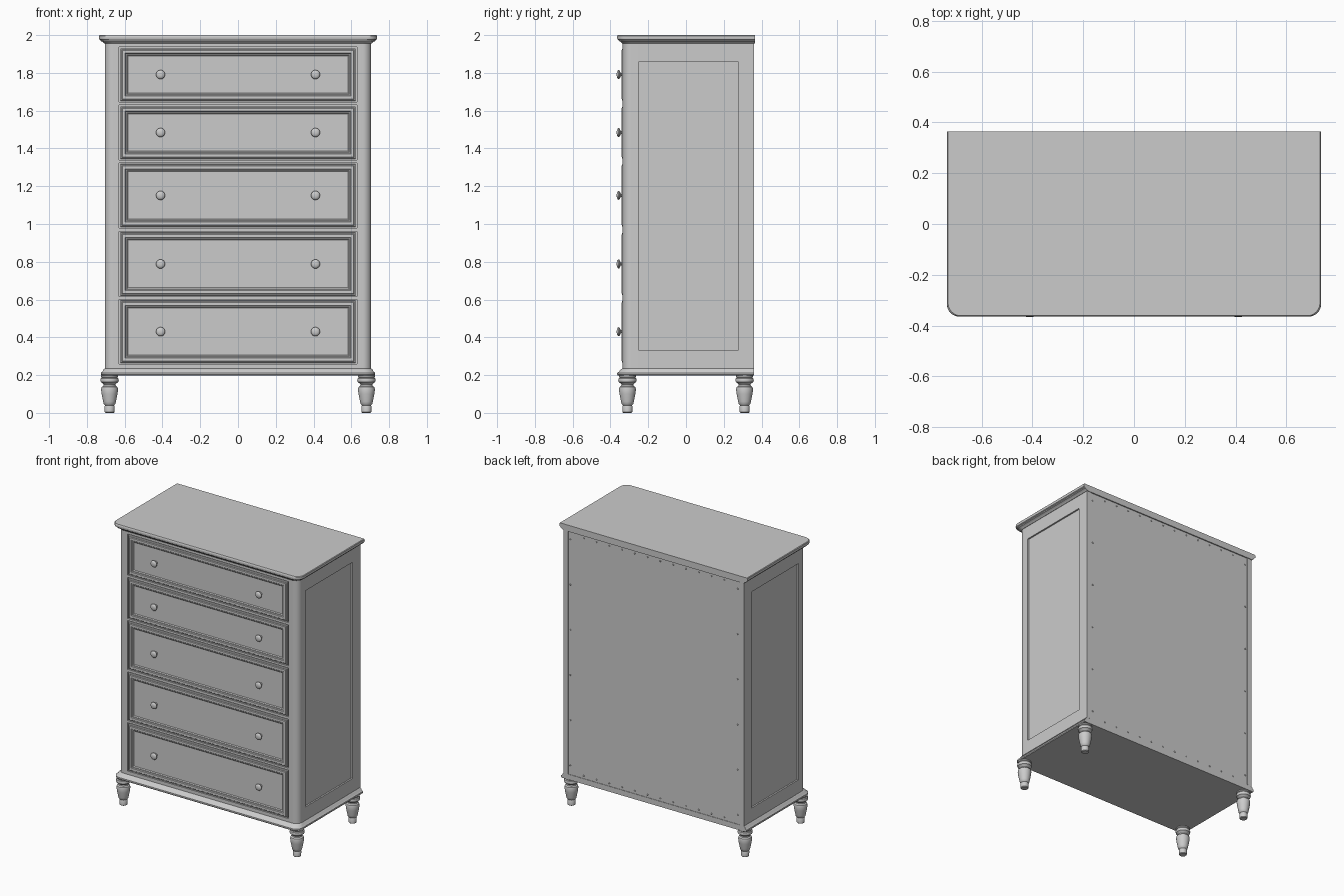
import bpy, bmesh, math
from mathutils import Vector

if "Cube" in bpy.data.objects:
    bpy.data.objects.remove(bpy.data.objects["Cube"])

paint = bpy.data.materials.new("grey_paint")
GREY = (0.6, 0.6, 0.6, 1)
paint.diffuse_color = GREY
paint.use_nodes = True
paint.node_tree.nodes["Principled BSDF"].inputs["Base Color"].default_value = GREY


def loft(name, rings, smooth=True):
    """Skin a stack of equal-length closed rings and cap both ends."""
    bm = bmesh.new()
    rows = [[bm.verts.new(p) for p in ring] for ring in rings]
    n = len(rows[0])
    for a, b in zip(rows, rows[1:]):
        for i in range(n):
            j = (i + 1) % n
            bm.faces.new((a[i], a[j], b[j], b[i]))
    bm.faces.new(rows[0])
    bm.faces.new(rows[-1])
    bmesh.ops.recalc_face_normals(bm, faces=bm.faces)
    mesh = bpy.data.meshes.new(name)
    bm.to_mesh(mesh)
    bm.free()
    mesh.materials.append(paint)
    ob = bpy.data.objects.new(name, mesh)
    bpy.context.collection.objects.link(ob)
    if smooth:
        bpy.ops.object.select_all(action='DESELECT')
        ob.select_set(True)
        bpy.context.view_layer.objects.active = ob
        bpy.ops.object.shade_smooth_by_angle(angle=math.radians(35))
    return ob


def box(name, x, y, z):
    rect = [(x[0], y[0]), (x[1], y[0]), (x[1], y[1]), (x[0], y[1])]
    return loft(name, [[(px, py, h) for px, py in rect] for h in z], False)


def corner(cx, cy, r, start, steps=8):
    return [(cx + r * math.cos(math.radians(start + 90 * i / steps)),
             cy + r * math.sin(math.radians(start + 90 * i / steps)))
            for i in range(steps + 1)]


def slab(name, profile, back):
    """Board with rounded front corners; profile lists (half width, front, z)."""
    rings = []
    for w, front, z in profile:
        r = 0.05
        pts = (corner(-w + r, front + r, r, 180) + corner(w - r, front + r, r, 270)
               + [(w, back), (-w, back)])
        rings.append([(x, y, z) for x, y in pts])
    return loft(name, rings)


def lathe(name, profile, centre, axis, sides=24):
    """Turned part; profile lists (radius, distance along axis)."""
    turn = Vector((0, 0, 1)).rotation_difference(Vector(axis))
    rings = []
    for r, h in profile:
        ring = [Vector((r * math.cos(math.tau * i / sides),
                        r * math.sin(math.tau * i / sides), h)) for i in range(sides)]
        rings.append([turn @ p + Vector(centre) for p in ring])
    return loft(name, rings)


# Moulded top and base boards
slab("top_board", [(0.708, -0.338, 1.955), (0.714, -0.344, 1.963), (0.726, -0.354, 1.968),
                   (0.728, -0.357, 1.974), (0.735, -0.363, 1.978), (0.737, -0.365, 1.986),
                   (0.736, -0.364, 1.996), (0.732, -0.361, 2.0)], 0.365)
slab("base_board", [(0.722, -0.36, 0.197), (0.726, -0.364, 0.202), (0.726, -0.364, 0.212),
                    (0.718, -0.355, 0.218), (0.714, -0.348, 0.228), (0.706, -0.338, 0.235)], 0.36)

# Carcass core and back panel
BOT, TOP = 0.234, 1.957
box("carcass", (-0.694, 0.694), (-0.305, 0.35), (BOT, TOP))
box("back_panel", (-0.67, 0.67), (0.34, 0.357), (BOT, TOP))

# Side frames: rounded front posts, back stiles and rails around a sunk panel
for s, side in ((1, "left"), (-1, "right")):
    outline = [(0.629, -0.25), (0.629, -0.335)] + corner(0.66, -0.29, 0.045, 270) + [(0.705, -0.25)]
    loft(side + "_front_post", [[(s * x, y, z) for x, y in outline] for z in (BOT, TOP)])
    xs = sorted((s * 0.672, s * 0.705))
    box(side + "_back_stile", xs, (0.275, 0.361), (BOT, TOP))
    box(side + "_bottom_rail", xs, (-0.25, 0.275), (BOT, 0.33))
    box(side + "_top_rail", xs, (-0.25, 0.275), (1.86, TOP))

# Drawers: moulded frame stepping down to a flat panel
drawers = [(0.265, 0.595), (0.622, 0.955), (0.985, 1.318), (1.345, 1.623), (1.652, 1.93)]
steps = [(0, -0.30), (0, -0.334), (0.003, -0.338), (0.008, -0.338), (0.011, -0.342),
         (0.026, -0.342), (0.03, -0.337), (0.035, -0.337), (0.041, -0.332)]
knob = [(0.012, 0), (0.012, 0.003), (0.008, 0.006), (0.008, 0.014), (0.016, 0.018),
        (0.023, 0.022), (0.024, 0.026), (0.021, 0.031), (0.013, 0.035), (0.004, 0.036)]
for k, (lo, hi) in enumerate(drawers, 1):
    rings = []
    for inset, y in steps:
        w = 0.623 - inset
        a, b = lo + inset, hi - inset
        rings.append([(-w, y, a), (w, y, a), (w, y, b), (-w, y, b)])
    loft(f"drawer_{k}", rings, False)
    for s, side in ((1, "left"), (-1, "right")):
        lathe(f"drawer_{k}_{side}_knob", knob, (s * 0.41, -0.331, (lo + hi) / 2), (0, -1, 0))

# Rails between the drawers
edges = [BOT] + [z for d in drawers for z in d] + [TOP]
for k in range(0, len(edges), 2):
    low = edges[k] + (0.006 if k else 0)
    high = edges[k + 1] - (0.006 if k + 2 < len(edges) else 0)
    box(f"front_rail_{k // 2 + 1}", (-0.63, 0.63), (-0.335, -0.30), (low, high))

# Turned feet
foot = [(0.022, 0), (0.026, 0.004), (0.027, 0.034), (0.024, 0.04), (0.031, 0.047),
        (0.034, 0.06), (0.042, 0.1), (0.045, 0.125), (0.042, 0.137), (0.033, 0.143),
        (0.031, 0.15), (0.036, 0.156), (0.046, 0.163), (0.049, 0.173), (0.046, 0.183),
        (0.04, 0.187), (0.045, 0.191), (0.045, 0.2)]
for x, side in ((0.68, "left"), (-0.68, "right")):
    for y, end in ((-0.31, "front"), (0.31, "back")):
        lathe(f"{end}_{side}_foot", foot, (x, y, 0), (0, 0, 1))

# Nail heads along the edges of the back panel
spots = [(s * 0.655, 0.3 + 0.32 * i) for s in (1, -1) for i in range(6)]
spots += [(-0.55 + 0.1 * i, z) for z in (0.255, 1.935) for i in range(12)]
for k, (x, z) in enumerate(spots, 1):
    lathe(f"nail_{k}", [(0.005, 0), (0.005, 0.003), (0.003, 0.005)], (x, 0.356, z), (0, 1, 0), 8)
